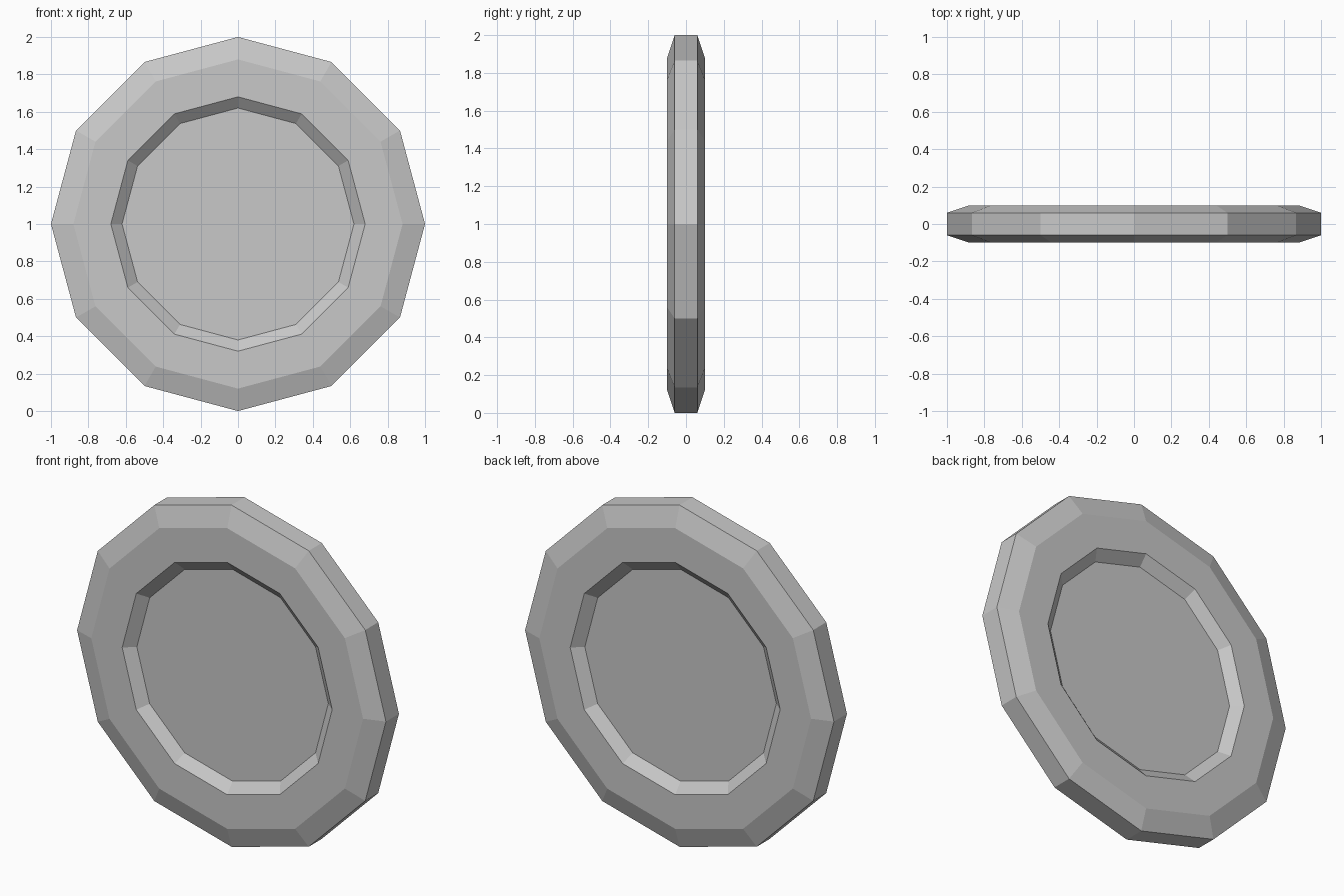
import bpy, bmesh
from math import cos, sin, pi

cube = bpy.data.objects.get("Cube")
if cube:
    bpy.data.objects.remove(cube, do_unlink=True)

SIDES = 12

# One flat grey for the whole disc
grey = bpy.data.materials.new("light_grey")
grey.use_nodes = True
colour = (0.58, 0.58, 0.58, 1)
grey.diffuse_color = colour
grey.node_tree.nodes["Principled BSDF"].inputs["Base Color"].default_value = colour

# Half profile (radius, y): recess floor, recess lip, face edge, rim edge
front = [(0.62, -0.05), (0.68, -0.10), (0.88, -0.10), (1.0, -0.06)]
profile = front + [(r, -y) for r, y in reversed(front)]

bm = bmesh.new()


def ring(radius, y):
    angles = [2 * pi * i / SIDES for i in range(SIDES)]
    return [bm.verts.new((radius * cos(a), y, 1 + radius * sin(a))) for a in angles]


# Bridge successive rings, then close both recess floors
rings = [ring(r, y) for r, y in profile]
for a, b in zip(rings, rings[1:]):
    for i in range(SIDES):
        j = (i + 1) % SIDES
        bm.faces.new((a[i], a[j], b[j], b[i]))
bm.faces.new(rings[0])
bm.faces.new(rings[-1])
bmesh.ops.recalc_face_normals(bm, faces=bm.faces)

mesh = bpy.data.meshes.new("recessed_disc")
bm.to_mesh(mesh)
bm.free()
mesh.materials.append(grey)
disc = bpy.data.objects.new("recessed_disc", mesh)
bpy.context.collection.objects.link(disc)
